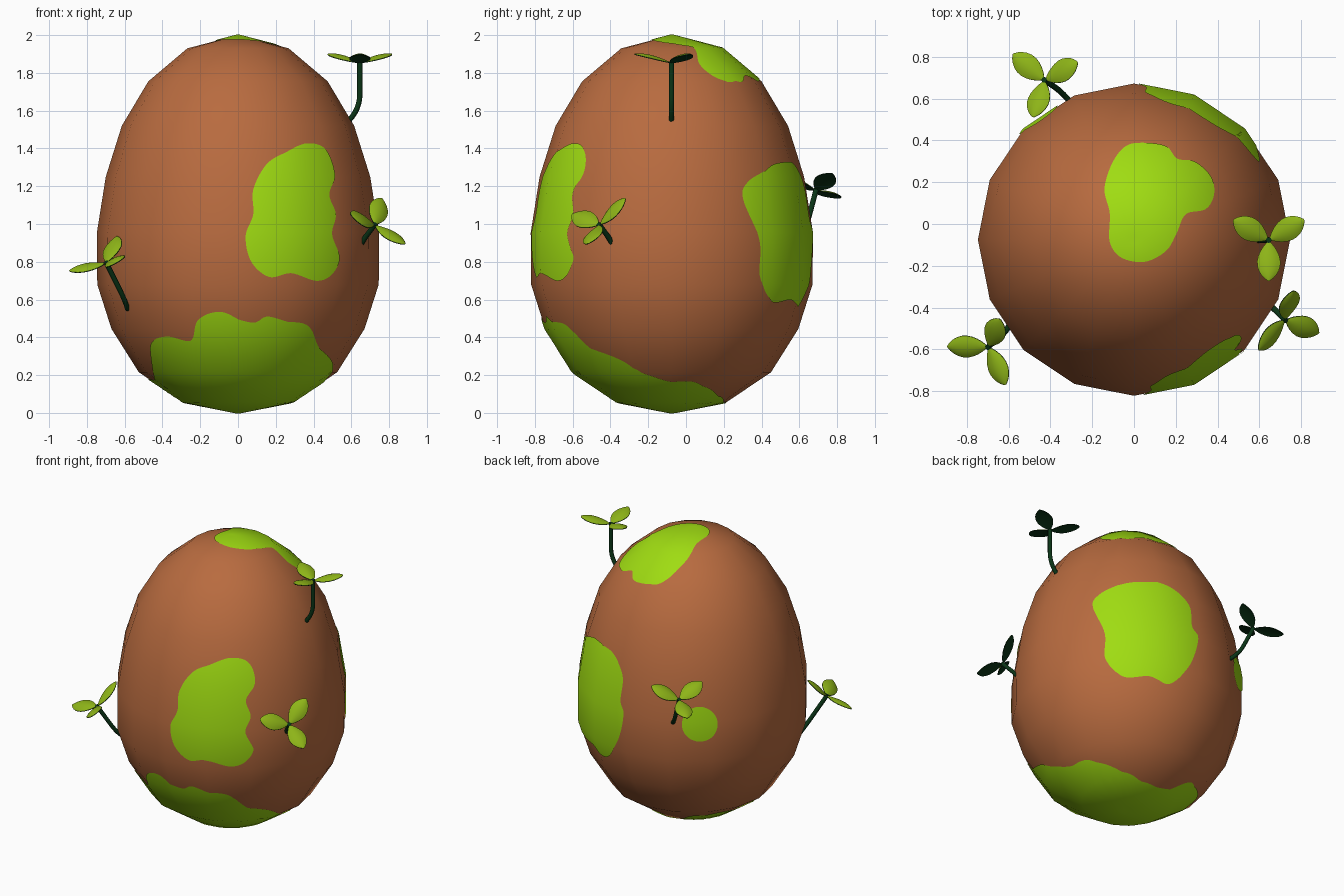
import bpy, bmesh, math
from mathutils import Vector, Matrix
from mathutils.bvhtree import BVHTree

if "Cube" in bpy.data.objects:
    bpy.data.objects.remove(bpy.data.objects["Cube"])


def material(name, rgb):
    m = bpy.data.materials.new(name)
    m.diffuse_color = (*rgb, 1)
    m.use_nodes = True
    m.node_tree.nodes["Principled BSDF"].inputs["Base Color"].default_value = m.diffuse_color
    return m


BROWN = material("brown_shell", (0.48, 0.147, 0.05))
LIME = material("lime_spot", (0.35, 0.72, 0.006))
LEAF = material("leaf_green", (0.27, 0.46, 0.009))
DARK = material("dark_green", (0.003, 0.035, 0.008))


def add_object(name, verts, faces, mats):
    me = bpy.data.meshes.new(name)
    me.from_pydata(verts, [], faces)
    for m in mats:
        me.materials.append(m)
    me.polygons.foreach_set("use_smooth", [True] * len(me.polygons))
    me.update()
    ob = bpy.data.objects.new(name, me)
    bpy.context.collection.objects.link(ob)
    return ob


# Egg body: 16 sides, revolved profile (radius, height)
CY, SIDES = -0.075, 16
PROFILE = [(0.29, 0.057), (0.525, 0.215), (0.67, 0.445), (0.745, 0.68), (0.747, 0.955),
           (0.70, 1.25), (0.615, 1.52), (0.475, 1.755), (0.268, 1.93)]
verts, faces = [], []
for r, z in PROFILE:
    for i in range(SIDES):
        a = 2 * math.pi * i / SIDES
        verts.append((r * math.cos(a), CY + r * math.sin(a), z))
low, high = len(verts), len(verts) + 1
verts += [(0, CY, 0), (0, CY, 2)]
top = (len(PROFILE) - 1) * SIDES
for i in range(SIDES):
    j = (i + 1) % SIDES
    faces.append((low, j, i))
    faces.append((high, top + i, top + j))
    for k in range(0, top, SIDES):
        faces.append((k + i, k + j, k + SIDES + j, k + SIDES + i))
egg = add_object("egg_body", verts, faces, [BROWN])
tree = BVHTree.FromPolygons([Vector(v) for v in verts], faces)

# Shell normals by height, so that the spots shade like the egg
levels = [(0, Vector((0, 0, -1)))]
levels += [(z, egg.data.vertices[k * SIDES].normal.copy()) for k, (r, z) in enumerate(PROFILE)]
levels += [(2, Vector((0, 0, 1)))]


def shell_normal(p):
    a = math.atan2(p.y - CY, p.x)
    for (z0, n0), (z1, n1) in zip(levels, levels[1:]):
        if p.z <= z1 or z1 == 2:
            n = n0.lerp(n1, max(0, min(1, (p.z - z0) / (z1 - z0))))
            return Vector((n.x * math.cos(a), n.x * math.sin(a), n.z)).normalized()


# Spots: outline drawn on a plane and projected onto the egg as a thin plate
def spot(name, origin, d, up, outline, steps=8, rings=24):
    origin, d, up = Vector(origin), Vector(d).normalized(), Vector(up).normalized()
    side = up.cross(d)
    pts = [Vector(p) for p in outline]
    c = sum(pts, Vector((0, 0))) / len(pts)
    pts.sort(key=lambda p: math.atan2(p.y - c.y, p.x - c.x))
    n, edge = len(pts), []
    for i in range(n):
        p0, p1, p2, p3 = (pts[(i + k) % n] for k in (-1, 0, 1, 2))
        for s in range(steps):
            t = s / steps
            edge.append(0.5 * (2 * p1 + (p2 - p0) * t + (2 * p0 - 5 * p1 + 4 * p2 - p3) * t * t
                               + (3 * p1 - p0 - 3 * p2 + p3) * t ** 3))
    flat = [c] + [c.lerp(e, k / rings) for k in range(1, rings + 1) for e in edge]
    vs = []
    for q in flat:
        start = origin + side * q.x + up * q.y
        hit, nor, _, _ = tree.ray_cast(start + d * 4, -d)
        if hit is None:
            hit, nor, _, _ = tree.find_nearest(start + d * 0.5)
        vs.append(hit + shell_normal(hit) * 0.005)
    m, fs = len(edge), []
    for i in range(m):
        j = (i + 1) % m
        fs.append((0, 1 + i, 1 + j))
        for k in range(rings - 1):
            a, b = 1 + k * m, 1 + (k + 1) * m
            fs.append((a + i, b + i, b + j, a + j))
    ob = add_object(name, vs, fs, [LIME])
    ob.data.normals_split_custom_set_from_vertices([shell_normal(v) for v in vs])


spot("front_spot", (0, 0, 0), (0, -1, 0), (0, 0, 1),
     [(.36, 1.425), (.46, 1.395), (.51, 1.26), (.48, 1.155), (.515, 1.05), (.495, .945),
      (.535, .82), (.49, .73), (.41, .70), (.28, .74), (.165, .72), (.07, .80), (.04, .935),
      (.08, 1.05), (.08, 1.18), (.15, 1.315), (.255, 1.38)])
spot("top_spot", (0, 0, 0), (0, 0, 1), (0, 1, 0),
     [(.03, .385), (.15, .37), (.205, .31), (.29, .295), (.365, .225), (.38, .14), (.34, .07),
      (.245, .045), (.2, -.05), (.15, -.13), (.05, -.18), (-.06, -.16), (-.115, -.085),
      (-.115, .05), (-.14, .165), (-.105, .285), (-.045, .365)])
spot("bottom_spot", (0, 0, 0), (0, -.6, -.8), (0, -.8, .6),
     [(-.46, .60), (-.38, .71), (-.25, .753), (-.21, .871), (-.08, .927), (.08, .88),
      (.17, .892), (.36, .788), (.42, .632), (.50, .394), (.46, .2), (.42, .05), (.24, -.08),
      (.06, -.13), (-.1, -.13), (-.26, -.12), (-.4, -.02), (-.46, .07), (-.47, .2), (-.44, .31)])
A = math.radians(52)
spot("back_right_spot", (0, CY, 0), (math.cos(A), math.sin(A), 0), (0, 0, 1),
     [(.05, 1.32), (.25, 1.315), (.38, 1.2), (.40, 1.03), (.44, .94), (.38, .72), (.25, .57),
      (.12, .60), (-.05, .59), (-.16, .71), (-.165, .90), (-.24, 1.13), (-.2, 1.22), (-.08, 1.28)])
A = math.radians(127)
spot("back_left_spot", (0, CY, 0.94), (math.cos(A), math.sin(A), 0), (0, 0, 1),
     [(.02 + .115 * math.cos(i * math.pi / 6), .12 * math.sin(i * math.pi / 6)) for i in range(12)])


# Leaf: thin curved oval along local x, light on top, dark underneath
def leaf_mesh(bm, rot, nt=12, ns=8):
    layers = []
    for sign in (1, -1):
        grid = []
        for i in range(nt + 1):
            t = i / nt
            t = 0.5 - 0.5 * math.cos(math.pi * t)
            w = 0.056 * max(0.02, math.sin(math.pi * t ** 1.15)) ** 0.65
            rise = 0.045 * math.sin(math.pi / 2 * t)
            row = []
            for j in range(ns + 1):
                s = 2 * j / ns - 1
                z = rise - 0.012 * s * s * w / 0.056 + sign * (0.002 + 0.005 * (1 - s * s) * w / 0.056)
                row.append(bm.verts.new(rot @ Vector((0.005 + 0.19 * t, s * w, z))))
            grid.append(row)
        layers.append(grid)
    up, dn = layers
    for i in range(nt):
        for j in range(ns):
            bm.faces.new((up[i][j], up[i + 1][j], up[i + 1][j + 1], up[i][j + 1]))
            f = bm.faces.new((dn[i][j], dn[i][j + 1], dn[i + 1][j + 1], dn[i + 1][j]))
            f.material_index = 1
        for j, flip in ((0, 1), (ns, -1)):
            bm.faces.new((up[i][j], dn[i][j], dn[i + 1][j], up[i + 1][j])[::flip]).material_index = 1
    for i, flip in ((0, -1), (nt, 1)):
        for j in range(ns):
            bm.faces.new((up[i][j], dn[i][j], dn[i][j + 1], up[i][j + 1])[::flip]).material_index = 1


# Sprout: bent stem with three leaves
def sprout(name, base, tip, normal, leaf_dir):
    base, tip, n = Vector(base), Vector(tip), Vector(normal).normalized()
    h = (tip - base).dot(n)
    ctrl, mid = tip - n * h * 0.8, tip - n * h * 0.55
    path = [base.lerp(ctrl, k / 6).lerp(ctrl.lerp(mid, k / 6), k / 6) for k in range(7)] + [tip]
    cu = bpy.data.curves.new(name + "_stem", "CURVE")
    cu.dimensions, cu.bevel_depth, cu.bevel_resolution, cu.use_fill_caps = "3D", 0.014, 2, True
    sp = cu.splines.new("POLY")
    sp.points.add(len(path) - 1)
    for p, co in zip(sp.points, path):
        p.co = (*co, 1)
    sp.use_smooth = True
    cu.materials.append(DARK)
    stem = bpy.data.objects.new(name + "_stem", cu)
    bpy.context.collection.objects.link(stem)
    bpy.ops.object.select_all(action="DESELECT")
    stem.select_set(True)
    bpy.context.view_layer.objects.active = stem
    bpy.ops.object.convert(target="MESH")

    x = Vector(leaf_dir)
    x = (x - n * x.dot(n)).normalized()
    frame = Matrix((x, n.cross(x), n)).transposed().to_4x4()
    frame.translation = tip - n * 0.006
    bm = bmesh.new()
    for k in range(3):
        leaf_mesh(bm, frame @ Matrix.Rotation(k * 2 * math.pi / 3, 4, "Z"))
    leaves = add_object(name + "_leaves", [], [], [LEAF, DARK])
    bm.to_mesh(leaves.data)
    bm.free()
    leaves.data.polygons.foreach_set("use_smooth", [True] * len(leaves.data.polygons))
    stem.select_set(False)
    leaves.select_set(True)
    bpy.context.view_layer.objects.active = leaves
    bpy.ops.object.shade_smooth_by_angle(angle=math.radians(40))


sprout("top_right_sprout", (.585, -.077, 1.545), (.645, -.077, 1.86), (0, 0, 1), (0, -1, 0))
sprout("right_sprout", (.65, -.39, .89), (.727, -.462, 1.0), (.52, -.51, .69), (.168, -.07, -.095))
sprout("back_sprout", (-.31, .59, .95), (-.43, .69, 1.185), (-.35, .24, .9), (-.14, .115, -.03))
sprout("left_sprout", (-.585, -.44, .55), (-.70, -.59, .80), (-.42, -.36, .84), (-.19, 0, -.04))
